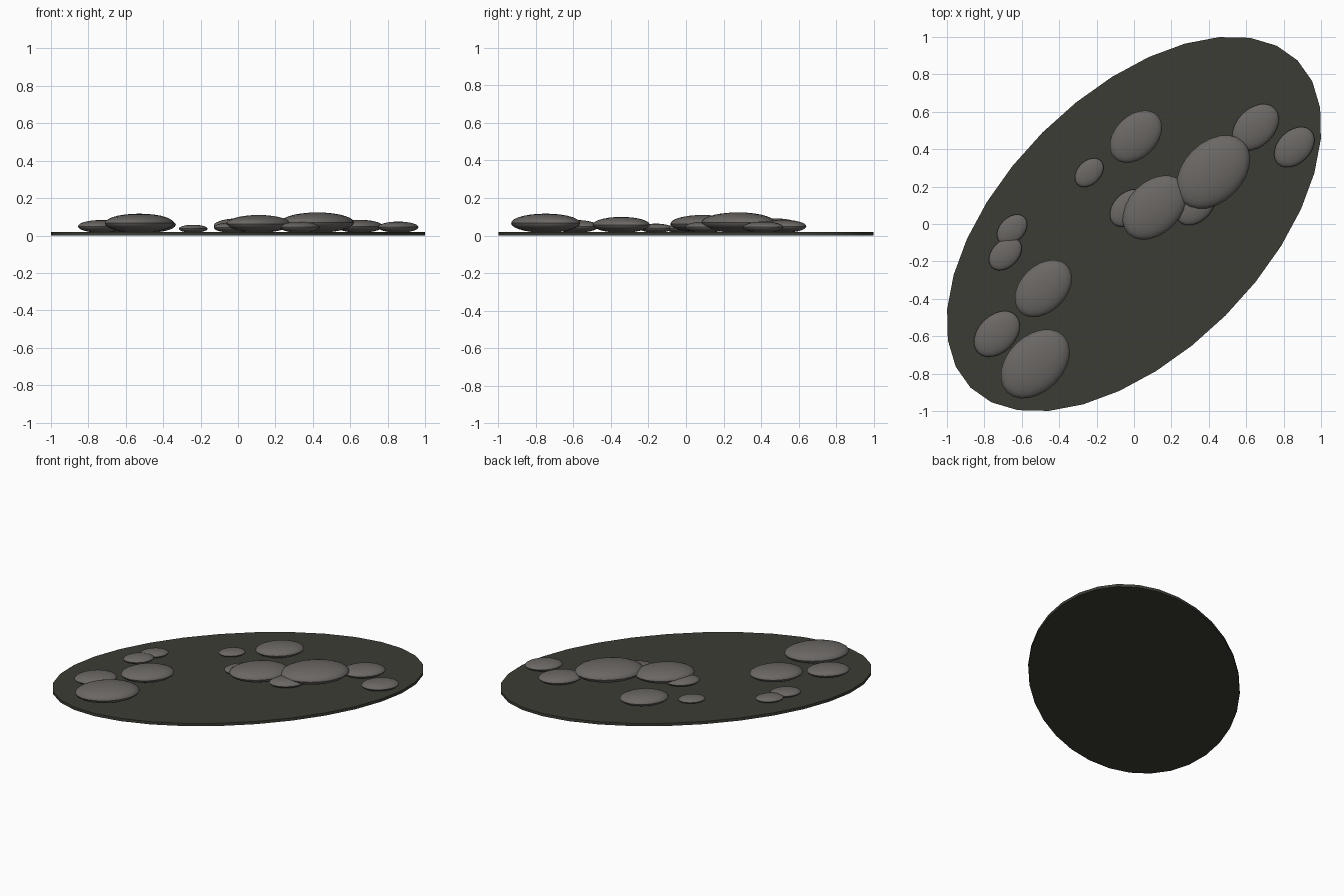
import bpy, math

if "Cube" in bpy.data.objects:
    bpy.data.objects.remove(bpy.data.objects["Cube"])

def material(name, rgb):
    m = bpy.data.materials.new(name)
    m.diffuse_color = (*rgb, 1)
    m.use_nodes = True
    m.node_tree.nodes["Principled BSDF"].inputs["Base Color"].default_value = m.diffuse_color
    return m

ground_mat = material("dark_earth", (0.046, 0.046, 0.037))
stone_mat = material("grey_stone", (0.145, 0.135, 0.127))
TILT = math.radians(45)

def finish(name, mat, scale):
    ob = bpy.context.object
    ob.name = name
    ob.scale = scale
    ob.data.materials.append(mat)
    bpy.ops.object.transform_apply(location=False, rotation=False, scale=True)
    bpy.ops.object.shade_smooth_by_angle(angle=math.radians(35))

# Thin oval base, long axis on the diagonal
bpy.ops.mesh.primitive_cylinder_add(vertices=32, radius=1, depth=0.02,
                                    location=(0, 0, 0.01), rotation=(0, 0, TILT))
finish("oval_base", ground_mat, (1.237, 0.692, 1))

# Flattened stones: x, y, half width
stones = [
    (0.01, 0.467, 0.140), (-0.24, 0.275, 0.077), (0.65, 0.517, 0.125),
    (0.857, 0.411, 0.108), (0.424, 0.278, 0.197), (0.11, 0.088, 0.172),
    (-0.03, 0.085, 0.100), (0.33, 0.10, 0.107), (-0.652, -0.03, 0.081),
    (-0.688, -0.16, 0.088), (-0.485, -0.345, 0.153), (-0.733, -0.588, 0.123),
    (-0.528, -0.748, 0.185),
]
for i, (x, y, h) in enumerate(stones, 1):
    bpy.ops.mesh.primitive_uv_sphere_add(segments=24, ring_count=14, radius=1,
                                         location=(x, y, 0.015 + 0.275 * h),
                                         rotation=(0, 0, TILT))
    finish(f"stone_{i}", stone_mat, (1.16 * h, 0.81 * h, 0.275 * h))
